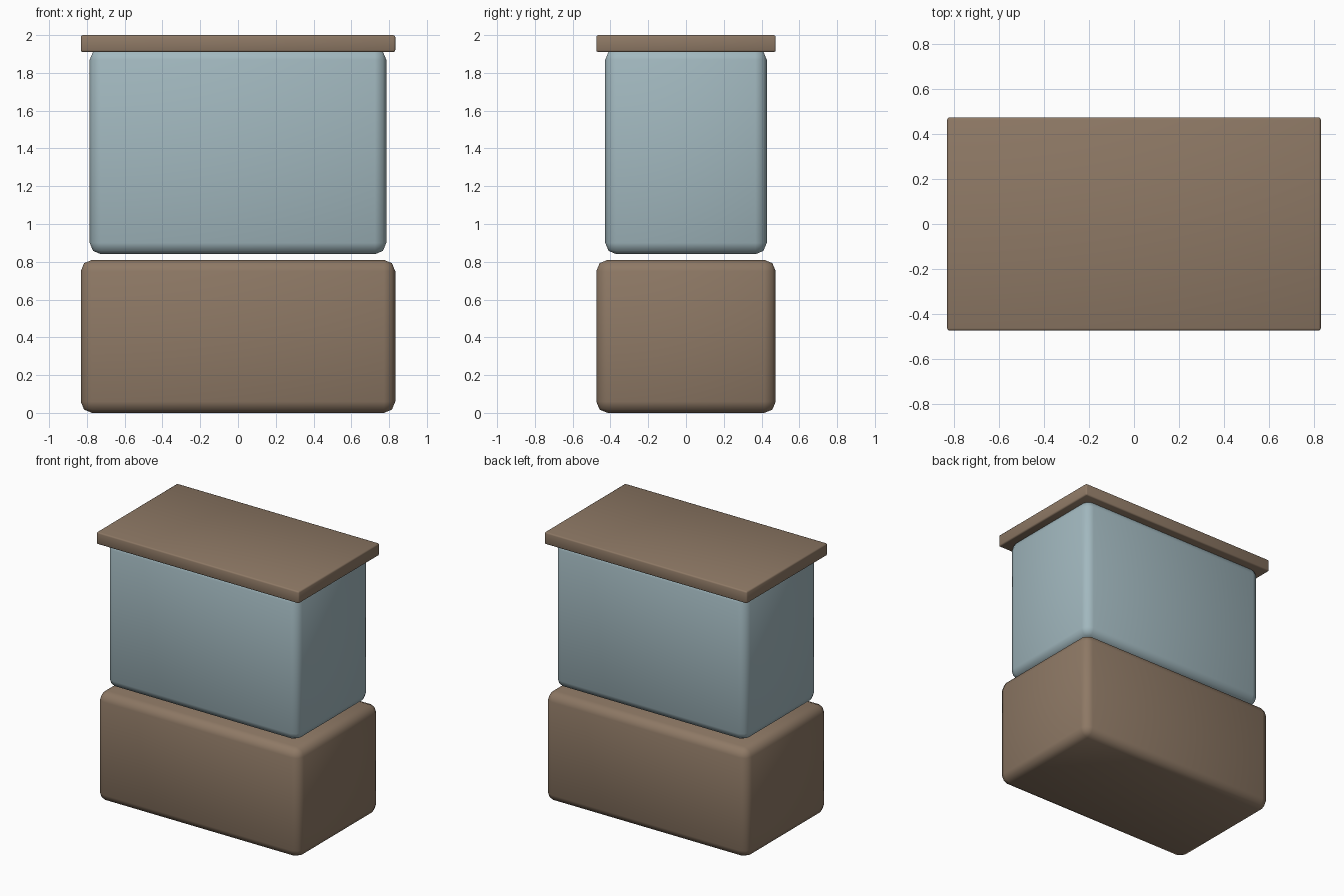
import bpy

if "Cube" in bpy.data.objects:
    bpy.data.objects.remove(bpy.data.objects["Cube"])


def material(name, color):
    m = bpy.data.materials.new(name)
    m.diffuse_color = color
    m.use_nodes = True
    m.node_tree.nodes["Principled BSDF"].inputs["Base Color"].default_value = m.diffuse_color
    return m


def rounded_box(name, width, depth, z0, z1, bevel, segments, mat):
    bpy.ops.mesh.primitive_cube_add(size=1, location=(0, 0, (z0 + z1) / 2))
    ob = bpy.context.object
    ob.name = name
    ob.scale = (width, depth, z1 - z0)
    bpy.ops.object.transform_apply(location=False, rotation=False, scale=True)
    mod = ob.modifiers.new("rounded_edges", 'BEVEL')
    mod.width = bevel
    mod.segments = segments
    bpy.ops.object.modifier_apply(modifier=mod.name)
    bpy.ops.object.shade_smooth_by_angle(angle=0.9)
    ob.data.materials.append(mat)
    return ob


wood = material("wood", (0.27, 0.19, 0.13, 1))
glass = material("glass", (0.36, 0.48, 0.52, 1))

# Lower cabinet
rounded_box("base_cabinet", 1.665, 0.95, 0.0, 0.81, 0.06, 2, wood)
# Tank floating just above the cabinet, its top sunk into the lid
rounded_box("tank", 1.57, 0.855, 0.84, 1.93, 0.06, 2, glass)
# Flat lid
rounded_box("lid", 1.665, 0.95, 1.91, 2.0, 0.01, 2, wood)
